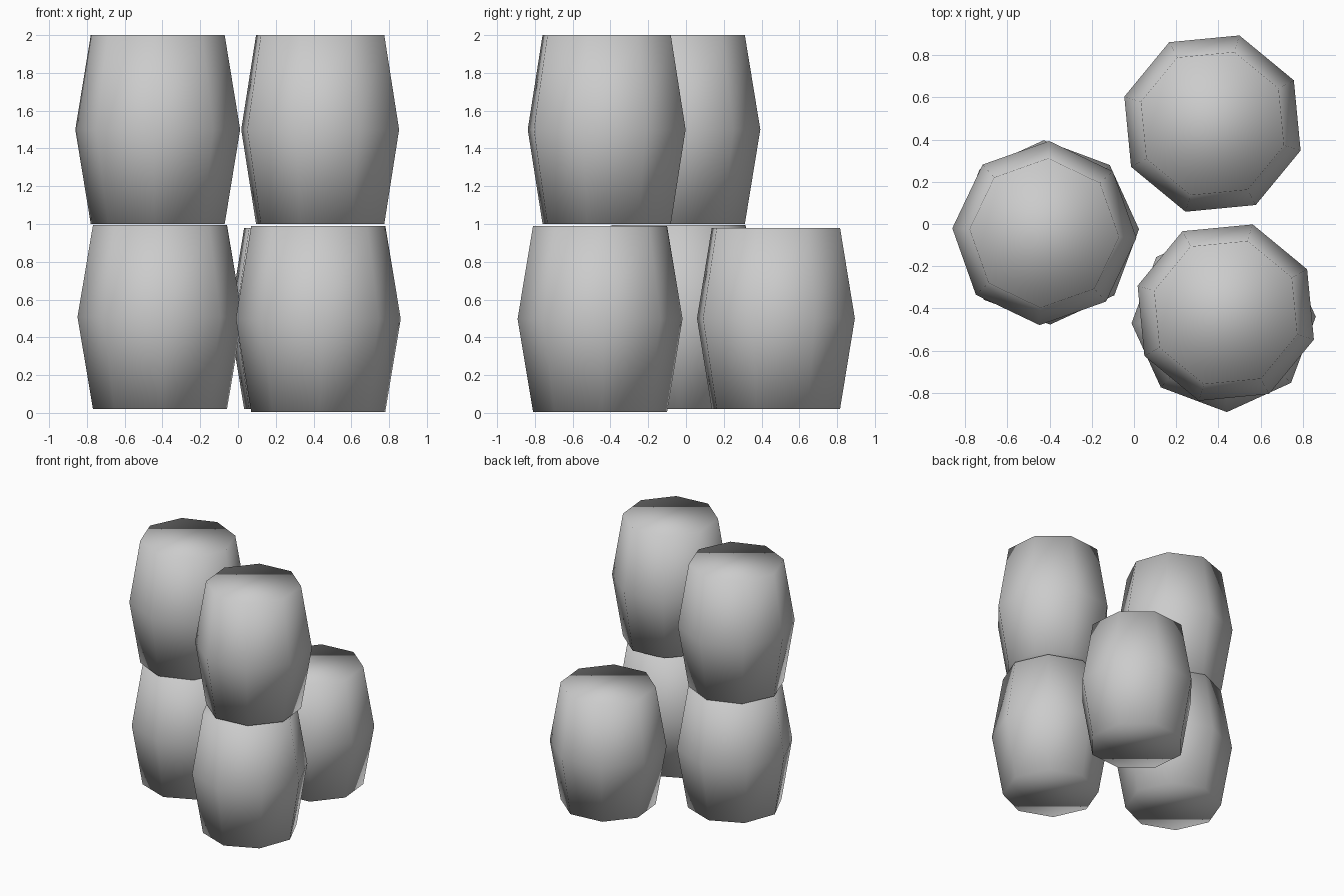
import bpy, bmesh, math

cube = bpy.data.objects.get("Cube")
if cube:
    bpy.data.objects.remove(cube, do_unlink=True)

grey = bpy.data.materials.new("plain_grey")
grey.use_nodes = True
colour = (0.6, 0.6, 0.6, 1)
grey.diffuse_color = colour
grey.node_tree.nodes["Principled BSDF"].inputs["Base Color"].default_value = colour

SIDES = 8
END_RADIUS, BELLY_RADIUS = 0.355, 0.437


def barrel(name, x, y, bottom, top, turn):
    """Closed eight-sided barrel with a bulging belly, turned about its axis."""
    bm = bmesh.new()
    rings = []
    profile = [(END_RADIUS, bottom), (BELLY_RADIUS, (bottom + top) / 2), (END_RADIUS, top)]
    for radius, z in profile:
        ring = []
        for i in range(SIDES):
            a = math.radians(turn) + math.tau * i / SIDES
            ring.append(bm.verts.new((radius * math.cos(a), radius * math.sin(a), z)))
        rings.append(ring)
    # Staves
    for low, high in zip(rings, rings[1:]):
        for i in range(SIDES):
            j = (i + 1) % SIDES
            bm.faces.new((low[i], low[j], high[j], high[i]))
    # Lid and base
    bm.faces.new(rings[-1])
    bm.faces.new(reversed(rings[0]))
    for face in bm.faces:
        face.smooth = True
    mesh = bpy.data.meshes.new(name)
    bm.to_mesh(mesh)
    bm.free()
    mesh.materials.append(grey)
    obj = bpy.data.objects.new(name, mesh)
    obj.location = (x, y, 0)
    bpy.context.collection.objects.link(obj)
    return obj


# Right stack
barrel("right_lower_barrel", -0.413, -0.04, 0.02, 0.995, 2)
barrel("right_upper_barrel", -0.425, -0.043, 1.0, 2.0, -3)
# Front left stack
barrel("front_lower_barrel", 0.425, -0.455, 0.005, 0.99, 2)
barrel("front_upper_barrel", 0.435, -0.42, 1.0, 2.0, 28)
# Single barrel at the back
barrel("back_barrel", 0.372, 0.476, 0.02, 0.98, 28)
